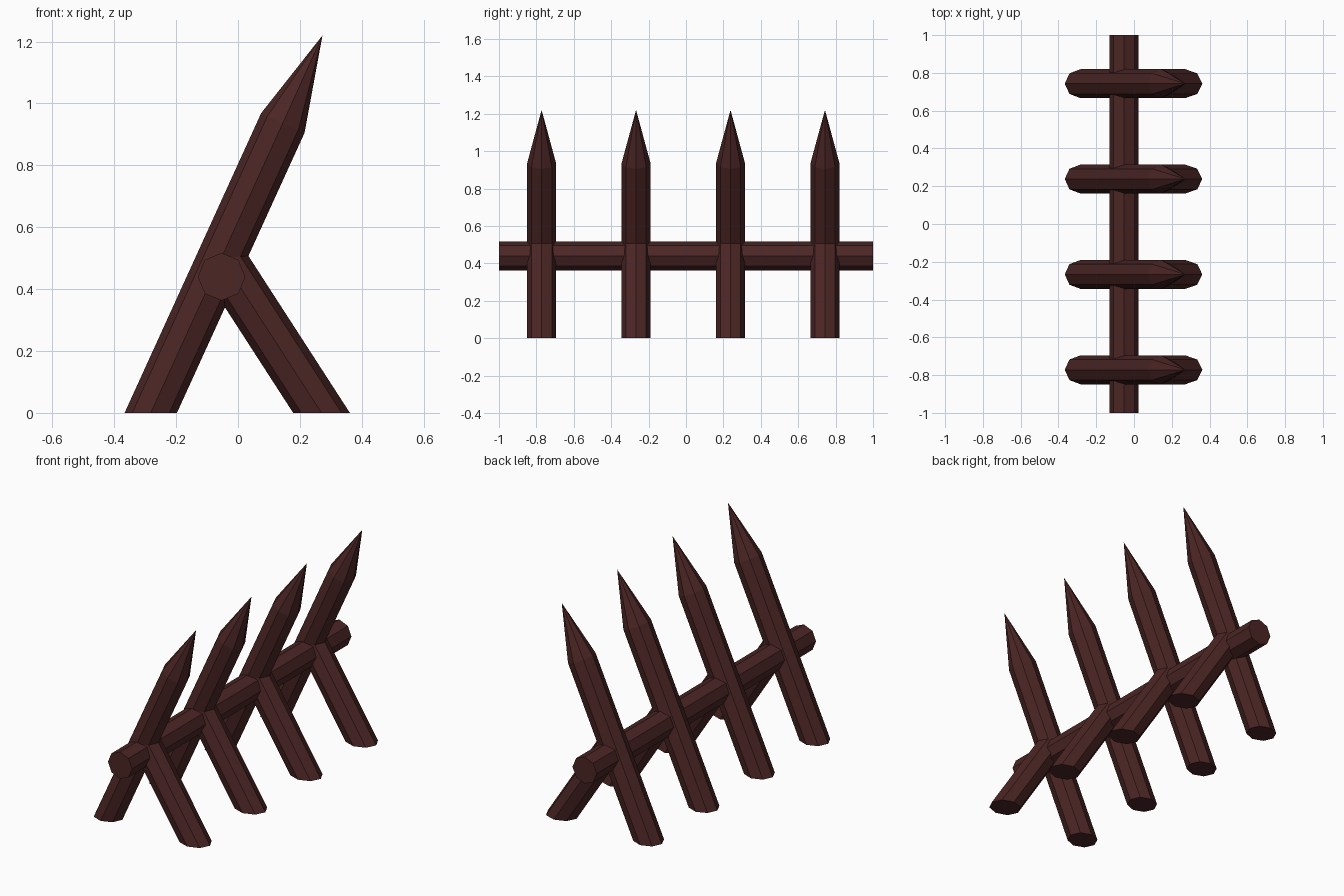
import bpy, bmesh, math
from mathutils import Vector

if "Cube" in bpy.data.objects:
    bpy.data.objects.remove(bpy.data.objects["Cube"])

R = 0.077      # log radius
SIDES = 8
Y_POSITIONS = [-0.772 + 0.505 * i for i in range(4)]

wood = bpy.data.materials.new("dark brown wood")
wood.diffuse_color = (0.07, 0.019, 0.018, 1)
wood.use_nodes = True
wood.node_tree.nodes["Principled BSDF"].inputs["Base Color"].default_value = wood.diffuse_color


def log(name, start, end, tip=None, ground_cut=False):
    """Eight-sided log from start to end, optionally pointed or cut level at the ground."""
    start, end = Vector(start), Vector(end)
    axis = (end - start).normalized()
    side = Vector((1, 0, 0)) if abs(axis.y) > 0.9 else Vector((0, 1, 0))
    up = axis.cross(side)
    bm = bmesh.new()
    rings = []
    for centre in (start, end):
        ring = []
        for i in range(SIDES):
            a = 2 * math.pi * i / SIDES
            p = centre + R * (math.cos(a) * side + math.sin(a) * up)
            if ground_cut and centre is start:
                p -= axis * (p.z / axis.z)
            ring.append(bm.verts.new(p))
        rings.append(ring)
    low, high = rings
    apex = bm.verts.new(tip) if tip else None
    for i in range(SIDES):
        j = (i + 1) % SIDES
        bm.faces.new((low[i], low[j], high[j], high[i]))
        if apex:
            bm.faces.new((high[i], high[j], apex))
    bm.faces.new(low)
    if not apex:
        bm.faces.new(high)
    bmesh.ops.recalc_face_normals(bm, faces=bm.faces)
    mesh = bpy.data.meshes.new(name)
    bm.to_mesh(mesh)
    bm.free()
    mesh.materials.append(wood)
    obj = bpy.data.objects.new(name, mesh)
    bpy.context.collection.objects.link(obj)


# Long horizontal beam
log("cross_beam", (-0.053, -1, 0.44), (-0.053, 1, 0.44))

# Leaning pointed stakes, each propped by a brace
for n, y in enumerate(Y_POSITIONS, 1):
    log(f"stake_{n}", (-0.282, y, 0), (0.145, y, 0.937),
        tip=(0.273, y, 1.22), ground_cut=True)
    log(f"brace_{n}", (0.27, y, 0), (-0.054, y, 0.501), ground_cut=True)
